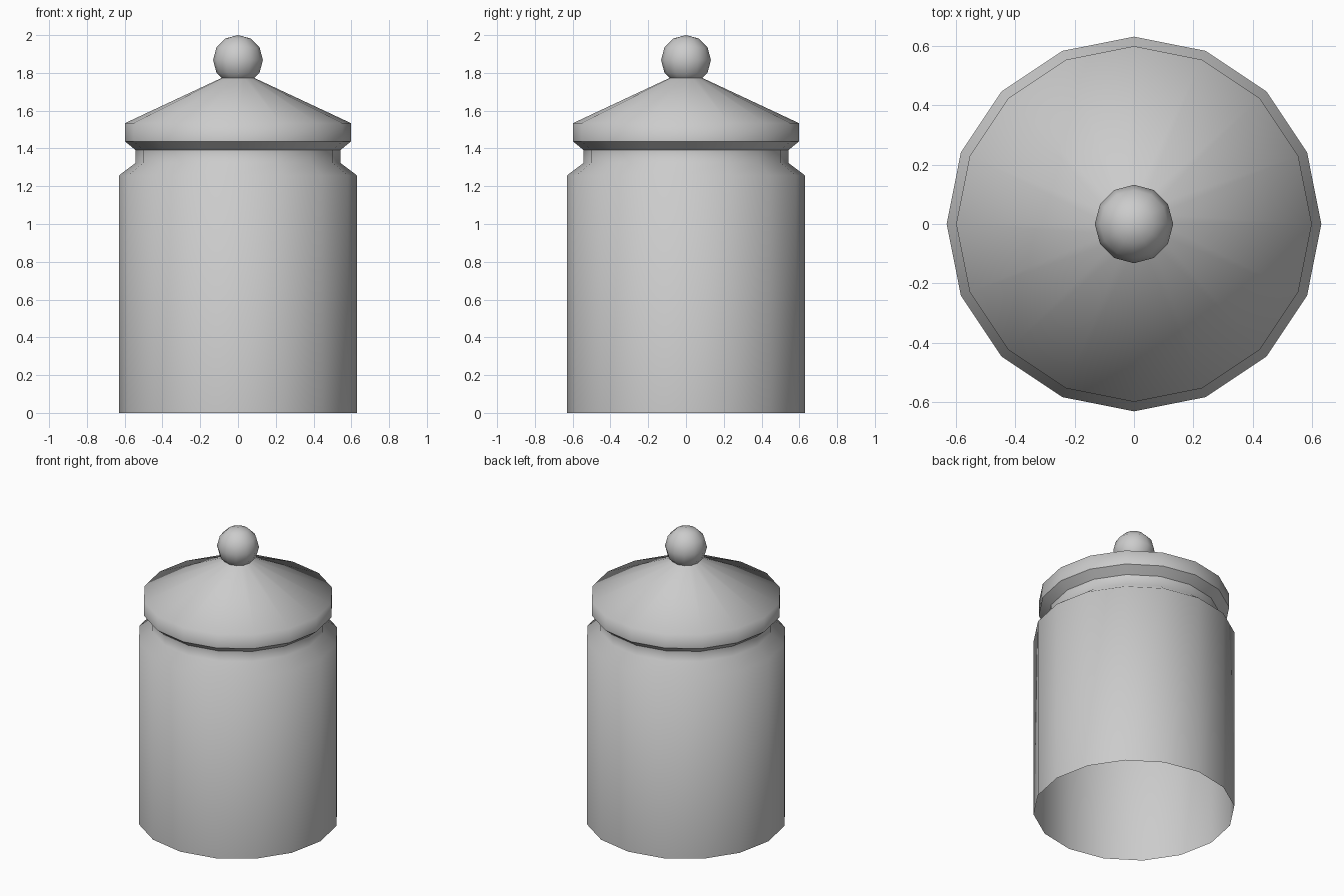
import bpy, bmesh, math

if "Cube" in bpy.data.objects:
    bpy.data.objects.remove(bpy.data.objects["Cube"])

SIDES = 16


def lathe(name, profile, sharp_rows=(), cap_top=False):
    """Revolve (radius, z) points into a smooth-shaded faceted shell."""
    bm = bmesh.new()
    rings = []
    for r, z in profile:
        rings.append([bm.verts.new((r * math.cos(2 * math.pi * i / SIDES),
                                    r * math.sin(2 * math.pi * i / SIDES), z))
                      for i in range(SIDES)])
    for a, b in zip(rings, rings[1:]):
        for i in range(SIDES):
            j = (i + 1) % SIDES
            bm.faces.new((a[i], a[j], b[j], b[i])).smooth = True
    if cap_top:
        bm.faces.new(rings[-1])
    for row in sharp_rows:
        for i in range(SIDES):
            edge = bm.edges.get((rings[row][i], rings[row][(i + 1) % SIDES]))
            edge.smooth = False
    mesh = bpy.data.meshes.new(name)
    bm.to_mesh(mesh)
    bm.free()
    obj = bpy.data.objects.new(name, mesh)
    bpy.context.collection.objects.link(obj)
    return obj


# Jar body: open-bottomed wall, shoulder and neck
lathe("jar_body", [(0.63, 0), (0.63, 1.257), (0.543, 1.323), (0.543, 1.392)])

# Lid: bevelled underside, rim and conical top
lathe("lid", [(0.543, 1.392), (0.598, 1.437), (0.598, 1.534), (0.085, 1.774)],
      sharp_rows=(1, 3), cap_top=True)

# Round knob
bpy.ops.mesh.primitive_uv_sphere_add(segments=12, ring_count=6, radius=0.132,
                                     location=(0, 0, 1.868))
knob = bpy.context.object
knob.name = "lid_knob"
bpy.ops.object.shade_smooth()
